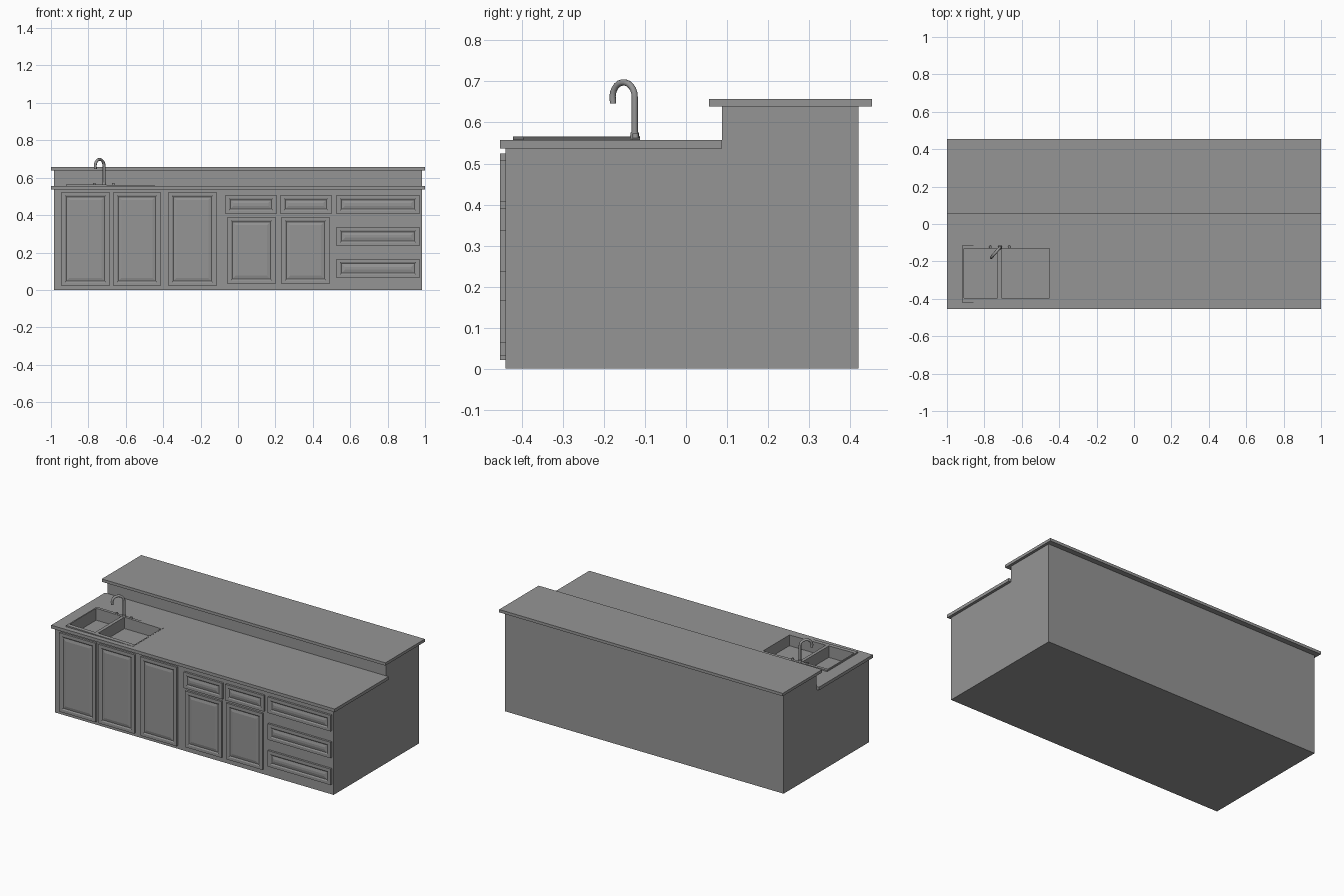
import bpy
import bmesh
from math import cos, sin, pi, radians
from mathutils import Vector

old = bpy.data.objects.get("Cube")
if old:
    bpy.data.objects.remove(old, do_unlink=True)

grey = bpy.data.materials.new("plain grey")
grey.use_nodes = True
COLOR = (0.3, 0.3, 0.3, 1)
grey.diffuse_color = COLOR
grey.node_tree.nodes["Principled BSDF"].inputs["Base Color"].default_value = COLOR


def finish(bm, name):
    bmesh.ops.recalc_face_normals(bm, faces=bm.faces)
    mesh = bpy.data.meshes.new(name)
    bm.to_mesh(mesh)
    bm.free()
    mesh.materials.append(grey)
    obj = bpy.data.objects.new(name, mesh)
    bpy.context.scene.collection.objects.link(obj)
    return obj


def box_mesh(x, y, z):
    bm = bmesh.new()
    bmesh.ops.create_cube(bm, size=1)
    for v in bm.verts:
        v.co = [(r[0] + r[1]) / 2 + c * (r[1] - r[0]) for c, r in zip(v.co, (x, y, z))]
    return bm


def box(name, x, y, z):
    return finish(box_mesh(x, y, z), name)


def extrude_profile(name, points, axis, length):
    bm = bmesh.new()
    face = bm.faces.new([bm.verts.new(p) for p in points])
    new = bmesh.ops.extrude_face_region(bm, geom=[face])["geom"]
    verts = [v for v in new if isinstance(v, bmesh.types.BMVert)]
    bmesh.ops.translate(bm, verts=verts, vec=Vector(axis) * length)
    return finish(bm, name)


def cylinder(name, x, y, z, radius, height):
    bm = bmesh.new()
    bmesh.ops.create_cone(bm, cap_ends=True, segments=16, radius1=radius,
                          radius2=radius * 0.85, depth=height)
    bmesh.ops.translate(bm, verts=bm.verts, vec=(x, y, z + height / 2))
    return finish(bm, name)


# Stepped cabinet carcass and the two worktops
FRONT, STEP, BACK = -0.44, 0.088, 0.42
LOW, HIGH = 0.537, 0.639
SIDE = 0.983
profile = [(FRONT, 0), (BACK, 0), (BACK, HIGH), (STEP, HIGH), (STEP, LOW), (FRONT, LOW)]
carcass = extrude_profile("cabinet_body", [(-SIDE, y, z) for y, z in profile], (1, 0, 0), 2 * SIDE)
COUNTER = 0.557
counter = box("countertop", (-1, 1), (-0.454, STEP), (LOW, COUNTER))
box("bar_top", (-1, 1), (0.056, 0.454), (HIGH, 0.657))

# Sink rim tapers down towards its right-hand end
RIM = 0.566
rim_profile = [(-0.917, COUNTER), (-0.917, RIM), (-0.445, COUNTER + 0.001), (-0.445, COUNTER)]
rim = extrude_profile("sink_rim", [(x, -0.422, z) for x, z in rim_profile], (0, 1, 0), 0.31)

# Two basins cut through the rim, worktop and carcass
for side, x in (("small", (-0.909, -0.73)), ("large", (-0.709, -0.452))):
    cutter = box(side + "_basin_cutter", x, (-0.396, -0.131), (0.49, 0.6))
    cutter.hide_render = True
    cutter.hide_viewport = True
    cutter.display_type = 'WIRE'
    for target in (carcass, counter, rim):
        cut = target.modifiers.new(side + " basin", 'BOOLEAN')
        cut.operation = 'DIFFERENCE'
        cut.solver = 'EXACT'
        cut.object = cutter


# Raised-panel fronts: flat frame, groove, then a sloped field
def panel(name, x, z):
    bm = box_mesh(x, (-0.453, FRONT), z)
    bm.normal_update()
    face = min(bm.faces, key=lambda f: f.calc_center_median().y)
    for inset, depth in ((0.018, 0), (0.008, -0.004), (0.018, 0.004)):
        bmesh.ops.inset_region(bm, faces=[face], thickness=inset, depth=depth,
                               use_even_offset=True)
    finish(bm, name)


for i, x in enumerate(((-0.944, -0.687), (-0.666, -0.414), (-0.372, -0.115))):
    panel(f"tall_door_{i + 1}", x, (0.021, 0.524))
for i, x in enumerate(((-0.056, 0.2), (0.233, 0.489))):
    panel(f"short_door_{i + 1}", x, (0.032, 0.39))
for i, x in enumerate(((-0.067, 0.206), (0.227, 0.5))):
    panel(f"small_drawer_{i + 1}", x, (0.406, 0.508))
for i, z in enumerate((0.064, 0.235, 0.406)):
    panel(f"wide_drawer_{i + 1}", (0.527, 0.97), (z, z + 0.102))

# Gooseneck faucet, its spout turned towards the small basin
BASE = Vector((-0.716, -0.125, 0.56))
RADIUS = 0.036
out = Vector((-0.66, -0.75, 0)).normalized()
path = [BASE, BASE + Vector((0, 0, 0.06))]
for i in range(13):
    a = radians(195) * i / 12
    path.append(BASE + out * RADIUS * (1 - cos(a)) + Vector((0, 0, 0.102 + RADIUS * sin(a))))
path.append(path[-1] + Vector((0, 0, -0.006)))
curve = bpy.data.curves.new("faucet_spout", 'CURVE')
curve.dimensions = '3D'
curve.bevel_depth = 0.0078
curve.bevel_resolution = 3
curve.use_fill_caps = True
spline = curve.splines.new('POLY')
spline.points.add(len(path) - 1)
for point, co in zip(spline.points, path):
    point.co = (*co, 1)
curve.materials.append(grey)
spout = bpy.data.objects.new("faucet_spout", curve)
bpy.context.scene.collection.objects.link(spout)
spline.use_smooth = True

# Faucet collar and the two taps
cylinder("faucet_collar", BASE.x, BASE.y, COUNTER, 0.012, 0.018)
for name, x in (("left_tap", -0.667), ("right_tap", -0.768)):
    cylinder(name, x, -0.123, COUNTER, 0.008, 0.016)
for obj in bpy.context.scene.objects:
    if obj.name.endswith(("tap", "collar")):
        obj.select_set(True)
        bpy.context.view_layer.objects.active = obj
bpy.ops.object.shade_smooth_by_angle(angle=radians(40))
